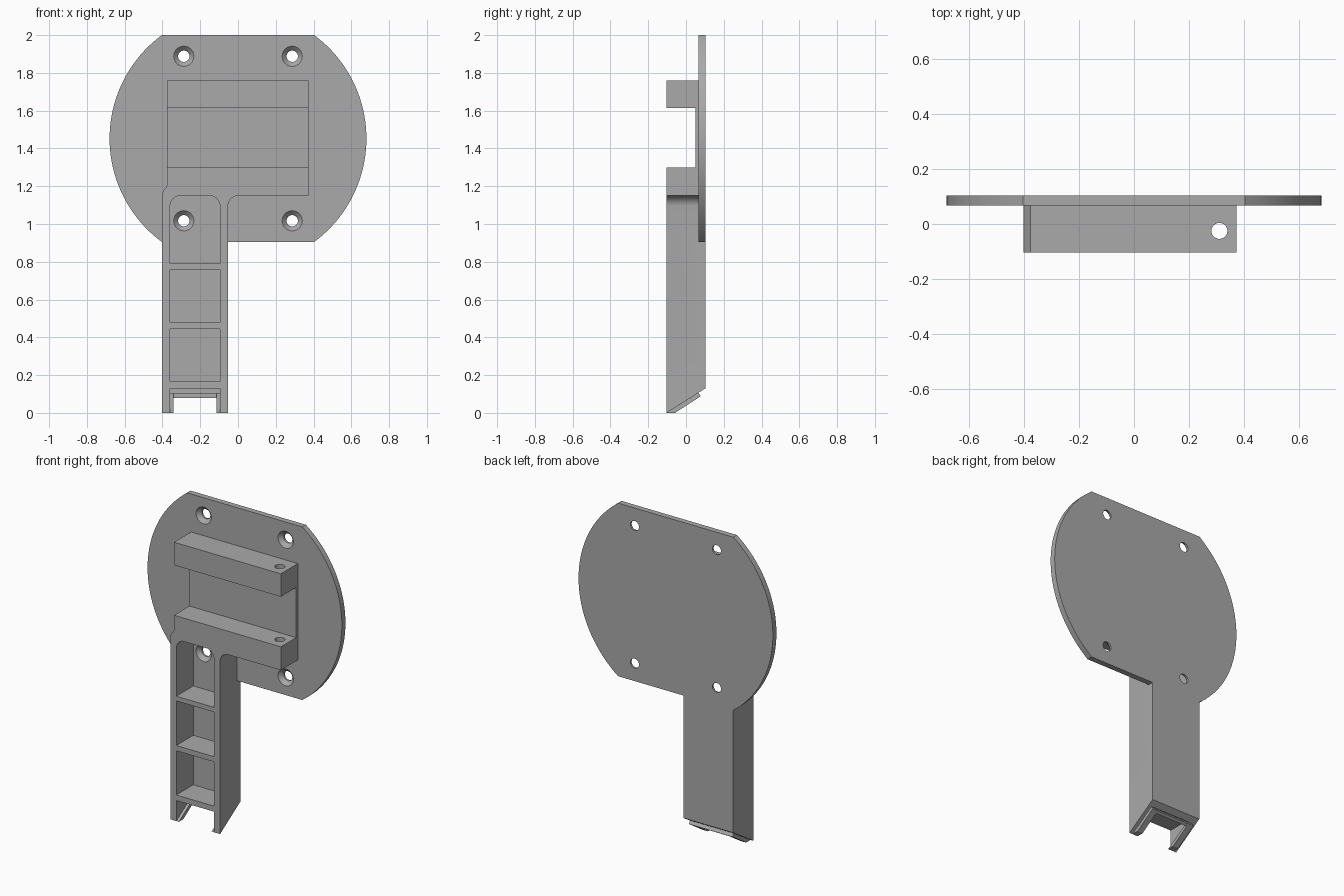
import bpy, bmesh, math
from mathutils import Vector

if "Cube" in bpy.data.objects:
    bpy.data.objects.remove(bpy.data.objects["Cube"], do_unlink=True)

grey = bpy.data.materials.new("plain grey")
grey.use_nodes = True
colour = (0.4, 0.4, 0.4, 1)
grey.diffuse_color = colour
grey.node_tree.nodes["Principled BSDF"].inputs["Base Color"].default_value = colour

FRONT, BACK, PLATE_Y = -0.103, 0.103, 0.067


def finish(name, bm):
    bmesh.ops.recalc_face_normals(bm, faces=bm.faces)
    mesh = bpy.data.meshes.new(name)
    bm.to_mesh(mesh)
    bm.free()
    mesh.materials.append(grey)
    ob = bpy.data.objects.new(name, mesh)
    bpy.context.collection.objects.link(ob)
    return ob


def prism(name, pts, axis, a, b):
    """Extrude a profile: axis 'y' takes (x, z) points, axis 'x' takes (y, z)."""
    bm = bmesh.new()
    place = (lambda p: (p[0], a, p[1])) if axis == 'y' else (lambda p: (a, p[0], p[1]))
    face = bm.faces.new([bm.verts.new(place(p)) for p in pts])
    out = bmesh.ops.extrude_face_region(bm, geom=[face])
    shift = Vector((0, b - a, 0)) if axis == 'y' else Vector((b - a, 0, 0))
    bmesh.ops.translate(bm, vec=shift, verts=[v for v in out["geom"] if isinstance(v, bmesh.types.BMVert)])
    return finish(name, bm)


def rect(x0, x1, z0, z1):
    return [(x0, z0), (x1, z0), (x1, z1), (x0, z1)]


def arc(cx, cz, r, start, end, n):
    angles = [math.radians(start + (end - start) * i / n) for i in range(n + 1)]
    return [(cx + r * math.cos(t), cz + r * math.sin(t)) for t in angles]


def cone(name, r1, r2, depth, pos, along_y=False):
    bpy.ops.mesh.primitive_cone_add(vertices=32, radius1=r1, radius2=r2, depth=depth, location=pos,
                                    rotation=(-math.pi / 2 if along_y else 0, 0, 0))
    ob = bpy.context.object
    ob.name = name
    ob.data.materials.append(grey)
    return ob


def cut(target, *cutters):
    bpy.context.view_layer.objects.active = target
    for c in cutters:
        mod = target.modifiers.new("cut", 'BOOLEAN')
        mod.operation, mod.solver, mod.object = 'DIFFERENCE', 'EXACT', c
        bpy.ops.object.modifier_apply(modifier=mod.name)
        bpy.data.objects.remove(c, do_unlink=True)


# Round plate with flat top and bottom
CZ, R, HALF = 1.4525, 0.68, 0.5475
lim = math.degrees(math.asin(HALF / R))
plate = prism("round_plate", arc(0, CZ, R, -lim, lim, 40) + arc(0, CZ, R, 180 - lim, 180 + lim, 40),
              'y', PLATE_Y, BACK)

# Countersunk screw holes
for x in (-0.287, 0.287):
    for z in (1.017, 1.888):
        cut(plate, cone("screw_hole", 0.03, 0.03, 0.2, (x, PLATE_Y, z), True),
            cone("countersink", 0.054, 0.03, 0.024, (x, PLATE_Y + 0.0115, z), True))

# Mounting block: two bars joined by a thin pad
block = prism("mounting_block",
              [(PLATE_Y, 1.15), (FRONT, 1.15), (FRONT, 1.298), (0.05, 1.298), (0.05, 1.615),
               (FRONT, 1.615), (FRONT, 1.76), (PLATE_Y, 1.76)], 'x', -0.375, 0.372)
cut(block, cone("pin_hole", 0.029, 0.029, 1.2, (0.31, -0.025, 1.45)))

# Arm with filleted shoulders
L, RT = -0.402, -0.053
arm = prism("arm", [(L, 0), (RT, 0)] + arc(RT + 0.055, 1.095, 0.055, 180, 90, 8)
            + [(-0.375, 1.15), (-0.375, 1.21), (-0.38, 1.193), (-0.395, 1.178), (L, 1.155)],
            'y', FRONT, BACK)
PL, PR = -0.36, -0.095
top_pocket = [(PL, 0.79), (PR, 0.79)] + arc(PR - 0.06, 1.092, 0.06, 0, 90, 8) \
    + arc(PL + 0.06, 1.092, 0.06, 90, 180, 8)
cut(arm,
    prism("plate_clearance", rect(-1, 1, CZ - HALF, 1.5), 'y', PLATE_Y, 0.3),
    prism("slant", [(FRONT - 0.1, -0.0631), (BACK + 0.1, 0.1931), (BACK + 0.1, -0.2), (FRONT - 0.1, -0.2)],
          'x', -1, 1),
    prism("pocket", top_pocket, 'y', -0.3, PLATE_Y),
    prism("pocket", rect(PL, PR, 0.478, 0.76), 'y', -0.3, PLATE_Y),
    prism("pocket", rect(PL, PR, 0.165, 0.445), 'y', -0.3, PLATE_Y),
    prism("pocket", rect(PL, PR, -0.1, 0.13), 'y', -0.3, PLATE_Y))

# U-shaped lip below the slanted end
lip = prism("end_lip", [(FRONT, 0), (-0.058, 0), (0.078, 0.088), (0.066, 0.1065)], 'x', -0.38, -0.075)
cut(lip, prism("lip_notch", rect(-0.342, -0.113, -0.1, 0.3), 'y', -0.3, 0.062))

# Smooth round walls, crisp edges
for ob in (plate, block, arm, lip):
    bpy.ops.object.select_all(action='DESELECT')
    ob.select_set(True)
    bpy.context.view_layer.objects.active = ob
    bpy.ops.object.shade_smooth_by_angle(angle=math.radians(30))
